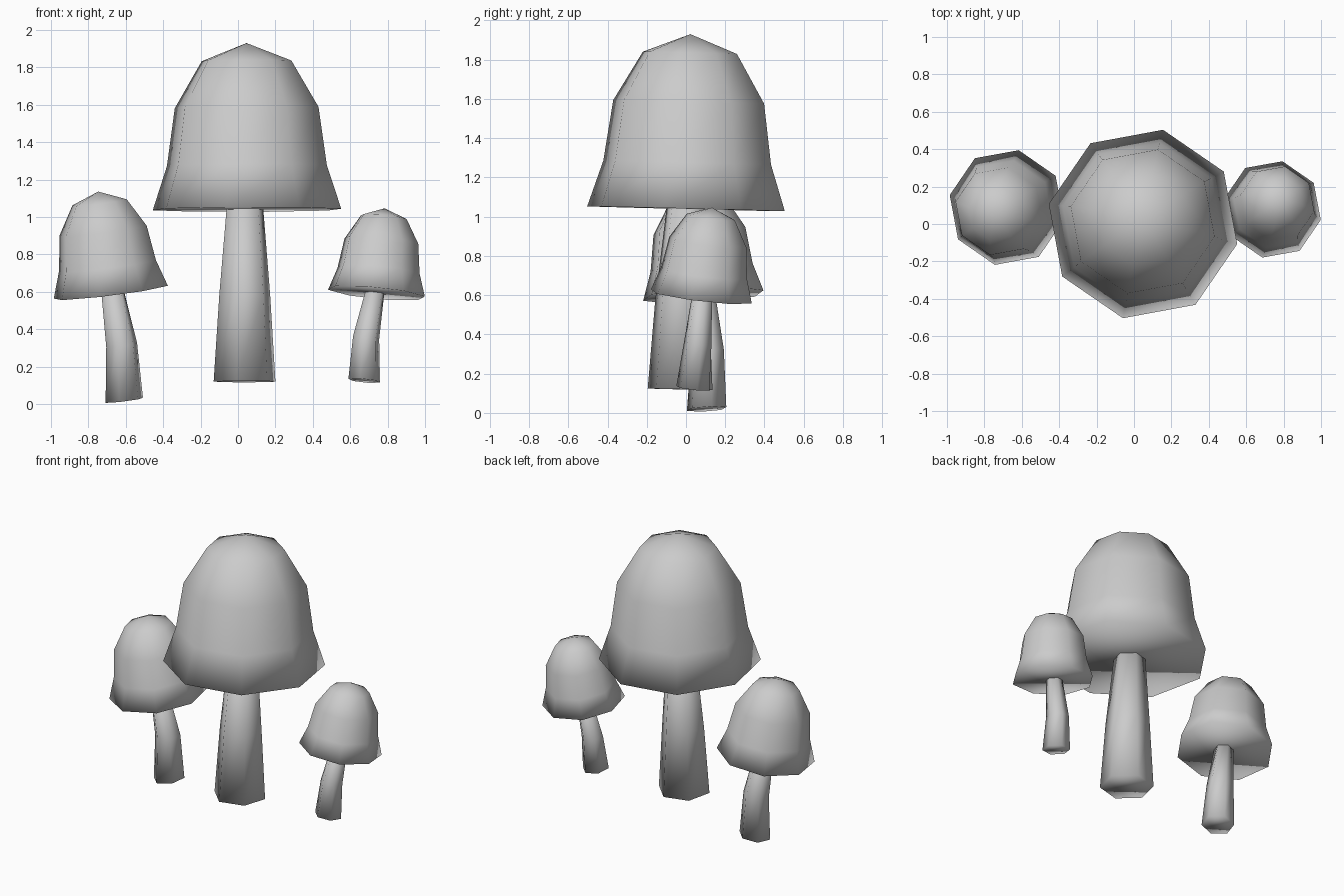
import bpy, bmesh
from math import sin, cos, radians
from mathutils import Vector

if "Cube" in bpy.data.objects:
    bpy.data.objects.remove(bpy.data.objects["Cube"])

# cap profile (height above rim, radius) and stem radii for the full-size mushroom
CAP = [(0, .515), (.235, .437), (.545, .393), (.795, .245)]
CAP_TOP = .89
STEM = [.171, .141, .101]


def loft(name, rings, sides, phase, axis, apex=None):
    """Skin tilted polygon rings, closing the bottom flat and the top flat or to a point."""
    bm = bmesh.new()
    rot = Vector((0, 0, 1)).rotation_difference(axis)
    loops = []
    for centre, r in rings:
        angles = [radians(phase + 360 * i / sides) for i in range(sides)]
        loops.append([bm.verts.new(Vector(centre) + rot @ Vector((r * cos(a), r * sin(a), 0)))
                      for a in angles])
    for low, high in zip(loops, loops[1:]):
        for i in range(sides):
            j = (i + 1) % sides
            bm.faces.new((low[i], low[j], high[j], high[i]))
    bm.faces.new(loops[0][::-1])
    if apex is None:
        bm.faces.new(loops[-1])
    else:
        tip = bm.verts.new(apex)
        for i in range(sides):
            bm.faces.new((loops[-1][i], loops[-1][(i + 1) % sides], tip))
    for f in bm.faces:
        f.smooth = True
    mesh = bpy.data.meshes.new(name)
    bm.to_mesh(mesh)
    bm.free()
    obj = bpy.data.objects.new(name, mesh)
    bpy.context.collection.objects.link(obj)


def mushroom(name, scale, rim, lean, stem_path):
    axis = Vector((lean[0], lean[1], 1)).normalized()
    rim = Vector(rim)
    # bell-shaped cap
    rings = [(rim + axis * h * scale, r * scale) for h, r in CAP]
    loft(name + "_cap", rings, 8, 33, axis, rim + axis * CAP_TOP * scale)
    # bent, tapering stem
    loft(name + "_stem", [(p, r * scale) for p, r in zip(stem_path, STEM)], 6, 15, axis)


mushroom("large_mushroom", 1.0, (.048, 0, 1.04), (-.003, .025),
         [(.035, -.03, .12), (.036, -.02, .58), (.037, 0, 1.05)])
mushroom("left_mushroom", .61, (-.68, .088, .598), (-.125, -.06),
         [(-.608, .105, .02), (-.622, .11, .315), (-.672, .088, .61)])
mushroom("right_mushroom", .515, (.74, .078, .593), (.095, .12),
         [(.675, .035, .125), (.685, .06, .355), (.733, .083, .605)])
